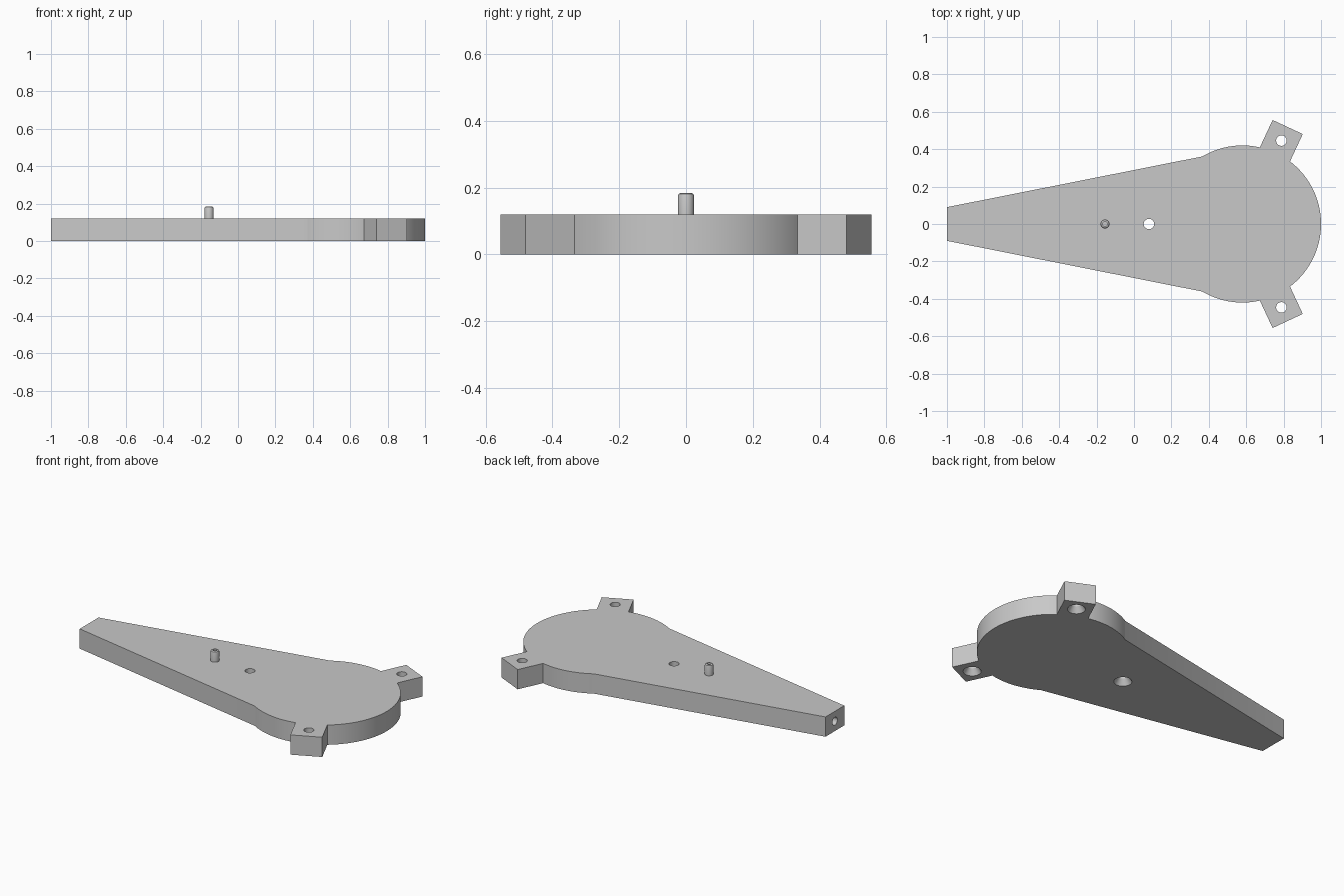
import bpy, bmesh
from math import sin, cos, asin, radians, pi
from mathutils import Matrix, Vector

cube = bpy.data.objects.get("Cube")
if cube:
    bpy.data.objects.remove(cube)

THICK = 0.12
CX, R = 0.58, 0.42           # round end of the plate
TAB_ANGLE, TAB_HALF, TAB_END, TAB_HOLE = radians(65), 0.089, 0.572, 0.492

grey = bpy.data.materials.new("plain grey")
grey.use_nodes = True
colour = (0.58, 0.58, 0.58, 1)
grey.diffuse_color = colour
grey.node_tree.nodes["Principled BSDF"].inputs["Base Color"].default_value = colour


def make_object(name, bm):
    bmesh.ops.recalc_face_normals(bm, faces=bm.faces)
    mesh = bpy.data.meshes.new(name)
    bm.to_mesh(mesh)
    bm.free()
    mesh.materials.append(grey)
    obj = bpy.data.objects.new(name, mesh)
    bpy.context.collection.objects.link(obj)
    return obj


def lathe(name, profile, place, steps=40):
    """Revolve (radius, height) points around z into a closed solid."""
    bm = bmesh.new()
    verts = [bm.verts.new((r, 0, z)) for r, z in profile]
    edges = [bm.edges.new(pair) for pair in zip(verts, verts[1:])]
    bmesh.ops.spin(bm, geom=verts + edges, cent=(0, 0, 0), axis=(0, 0, 1),
                   angle=2 * pi, steps=steps, use_duplicate=False)
    bmesh.ops.remove_doubles(bm, verts=bm.verts, dist=1e-5)
    bm.transform(place)
    return make_object(name, bm)


def cut(obj, cutter):
    cutter.hide_render = True
    mod = obj.modifiers.new("cut", "BOOLEAN")
    mod.operation, mod.solver, mod.object = "DIFFERENCE", "EXACT", cutter
    bpy.context.view_layer.objects.active = obj
    bpy.ops.object.modifier_apply(modifier=mod.name)
    bpy.data.objects.remove(cutter)


def smooth(obj):
    bpy.ops.object.select_all(action="DESELECT")
    obj.select_set(True)
    bpy.context.view_layer.objects.active = obj
    bpy.ops.object.shade_smooth_by_angle(angle=radians(30))


def arc(start, end, count):
    angles = [start + (end - start) * i / count for i in range(count + 1)]
    return [(CX + R * cos(a), R * sin(a)) for a in angles]


# Plate outline: half of it, then its mirror image
along = Vector((cos(TAB_ANGLE), sin(TAB_ANGLE)))
across = Vector((-along.y, along.x))
centre = Vector((CX, 0))
spread = asin(TAB_HALF / R)
half = arc(0, TAB_ANGLE - spread, 32)
half += [tuple(centre + along * TAB_END + across * s * TAB_HALF) for s in (-1, 1)]
half += arc(TAB_ANGLE + spread, radians(120.7), 28)
half.append((-1, 0.09))
outline = half + [(x, -y) for x, y in reversed(half[1:])]

bm = bmesh.new()
face = bm.faces.new([bm.verts.new((x, y, 0)) for x, y in outline])
top = bmesh.ops.extrude_face_region(bm, geom=[face])["geom"]
bmesh.ops.translate(bm, vec=(0, 0, THICK),
                    verts=[g for g in top if isinstance(g, bmesh.types.BMVert)])
plate = make_object("tapered_plate", bm)

# Screw holes, countersunk from below
screw = [(0, -0.02), (0.05, -0.02), (0.05, 0), (0.028, 0.035), (0.028, 0.15), (0, 0.15)]
tab = centre + along * TAB_HOLE
for x, y in ((0.08, 0), (tab.x, tab.y), (tab.x, -tab.y)):
    cut(plate, lathe("screw_hole_cutter", screw, Matrix.Translation((x, y, 0))))

# Blind hole in the narrow end
blind = [(0, -0.02), (0.024, -0.02), (0.024, 0.2), (0, 0.2)]
place = Matrix.Translation((-1, 0, THICK / 2)) @ Matrix.Rotation(pi / 2, 4, "Y")
cut(plate, lathe("end_hole_cutter", blind, place))
smooth(plate)

# Pin with rounded rim and a small bore
pin_profile = [(0, 0), (0.024, 0), (0.024, 0.055), (0.022, 0.061), (0.017, 0.064),
               (0.012, 0.064), (0.012, 0.03), (0, 0.03)]
pin = lathe("pin", pin_profile, Matrix.Translation((-0.155, 0, THICK)))
smooth(pin)
